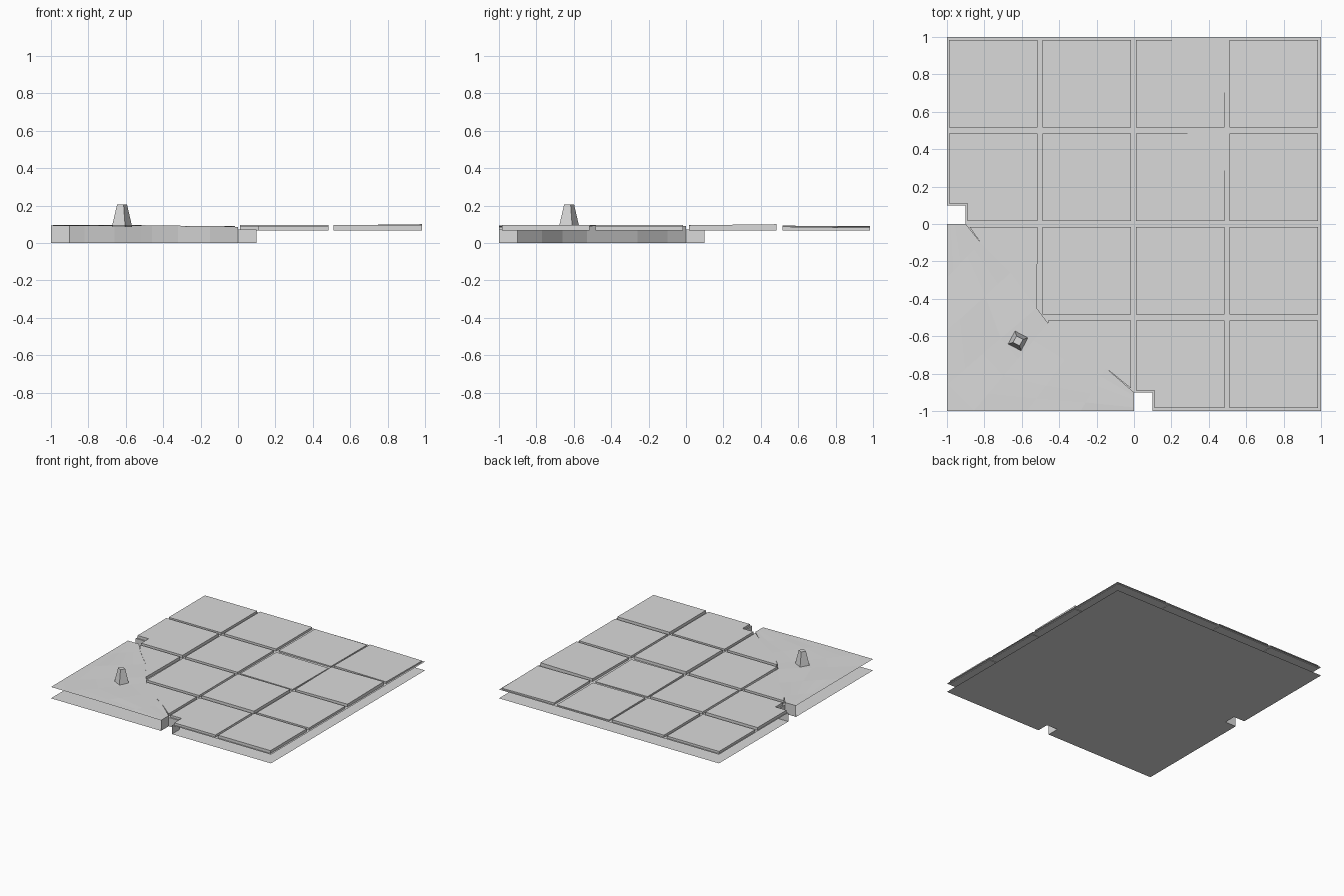
import bpy, bmesh, math, random
from mathutils import Matrix

random.seed(4)
cube = bpy.data.objects.get("Cube")
if cube:
    bpy.data.objects.remove(cube)

GREY = (0.7, 0.7, 0.7, 1)
mat = bpy.data.materials.new("stone grey")
mat.use_nodes = True
mat.diffuse_color = GREY
mat.node_tree.nodes["Principled BSDF"].inputs["Base Color"].default_value = GREY

FLOOR = 0.072
# Foot of the ground mound, running from one notch to the other
CURVE = [(-.9, 0), (-.82, -.1), (-.66, -.26), (-.52, -.45), (-.46, -.53),
         (-.32, -.66), (-.15, -.77), (0, -.9)]


def finish(name, bm, fix_normals=True):
    if fix_normals:
        bmesh.ops.recalc_face_normals(bm, faces=bm.faces)
    mesh = bpy.data.meshes.new(name)
    bm.to_mesh(mesh)
    bm.free()
    mesh.materials.append(mat)
    obj = bpy.data.objects.new(name, mesh)
    bpy.context.collection.objects.link(obj)
    return obj


def sheet(name, outline, z, up=True):
    bm = bmesh.new()
    face = bm.faces.new([bm.verts.new((x, y, z)) for x, y in outline])
    face.normal_update()
    if (face.normal.z > 0) != up:
        face.normal_flip()
    finish(name, bm, False)


def slab(name, outline, top):
    """Upright prism whose top height may vary over the outline."""
    bm = bmesh.new()
    low = [bm.verts.new((x, y, FLOOR - .004)) for x, y in outline]
    high = [bm.verts.new((x, y, top(x, y))) for x, y in outline]
    bm.faces.new(low)
    bm.faces.new(high)
    n = len(low)
    for i in range(n):
        j = (i + 1) % n
        bm.faces.new((low[i], low[j], high[j], high[i]))
    finish(name, bm)


def wall(name, path, top):
    bm = bmesh.new()
    cols = [(bm.verts.new((x, y, 0)), bm.verts.new((x, y, top(x, y)))) for x, y in path]
    for a, b in zip(cols, cols[1:]):
        bm.faces.new((a[0], a[1], b[1], b[0]))
    finish(name, bm, False)


def ground(x, y):
    """Height of the mound, sinking a little towards the right."""
    return .093 - .012 * max(0, x + .55) - .002 * max(0, y + .5)


# Base and floor sheets, notched on the left and front edges
notch_left = [(-.9, 0), (-.9, .1), (-1, .1)]
notch_front = [(.1, -1), (.1, -.9), (0, -.9)]
rim = notch_left + [(-1, 1), (1, 1), (1, -1)] + notch_front
sheet("base_sheet", [(-1, -1), (-1, 0)] + rim + [(0, -1)], 0, up=False)
sheet("floor_sheet", rim + CURVE[-2:0:-1], FLOOR)

# Notch walls and the curved wall under the mound
flat = lambda x, y: FLOOR
wall("left_notch_wall", notch_left, flat)
wall("front_notch_wall", notch_front, flat)
wall("mound_wall", [(-1, 0)] + CURVE + [(0, -1)], ground)

# Mound: strips blended from the curve to the two outer edges
bm = bmesh.new()
rings = 5
count = len(CURVE) - 1
columns = []
for i, (cx, cy) in enumerate(CURVE):
    t = 2 * i / count
    ox, oy = -1 + max(0, t - 1), -min(1, t)
    column = []
    for k in range(rings + 1):
        f = k / rings
        x, y = cx + (ox - cx) * f, cy + (oy - cy) * f
        inner = 0 < i < count and 0 < k < rings
        bump = random.uniform(-.003, .003) if inner else 0
        column.append(bm.verts.new((x, y, ground(x, y) + bump)))
    columns.append(column)
# Middle pair of columns meets at the outer corner
corner = bm.verts.new((-1, -1, ground(-1, -1)))
for i, (a, b) in enumerate(zip(columns, columns[1:])):
    for k in range(rings):
        bm.faces.new((a[k], a[k + 1], b[k + 1], b[k]))
    if i == count // 2:
        bm.faces.new((a[rings], corner, b[rings]))
for face in bm.faces:
    face.normal_update()
    if face.normal.z < 0:
        face.normal_flip()
finish("mound", bm, False)

# Tapered four-sided marker stone
bm = bmesh.new()
bmesh.ops.create_cone(bm, cap_ends=True, segments=4, radius1=.057, radius2=.028, depth=.12,
                      matrix=Matrix.Translation((-.62, -.625, .145))
                      @ Matrix.Rotation(math.radians(17), 4, "Z"))
finish("marker_stone", bm)

# Paving tiles: raised ones, plus a few that tilt or have sunk
raised = {(0, 2), (0, 1), (2, 1), (3, 0)}
tilts = {(3, 3): (.093, -.012), (3, 2): (.089, .012), (2, 2): (.086, -.008), (2, 3): (.084, -.006)}
for col in range(4):
    for row in range(4):
        if (col, row) == (0, 0):
            continue
        x0, y0 = -1 + col / 2 + .01, -1 + row / 2 + .015
        x1, y1 = x0 + .475, y0 + .47
        outline = [(x0, y0), (x1, y0), (x1, y1), (x0, y1)]
        if (col, row) == (0, 1):
            outline = CURVE[1:4] + [(x1, y1), (-.88, y1)]
        elif (col, row) == (1, 0):
            outline = CURVE[4:7] + [(x1, -.88), (x1, y1), (-.46, y1)]
        elif (col, row) == (0, 2):
            outline = [(-.89, y0), (x1, y0), (x1, y1), (x0, y1), (x0, .11), (-.89, .11)]
        elif (col, row) == (2, 0):
            outline = [(.11, y0), (x1, y0), (x1, y1), (x0, y1), (x0, -.89), (.11, -.89)]
        height = .095 if (col, row) in raised else .09
        height, slope = tilts.get((col, row), (height, 0))
        slab(f"paving_tile_{col}_{row}", outline,
             lambda x, y: height + slope * (x - x0 + y - y0))
